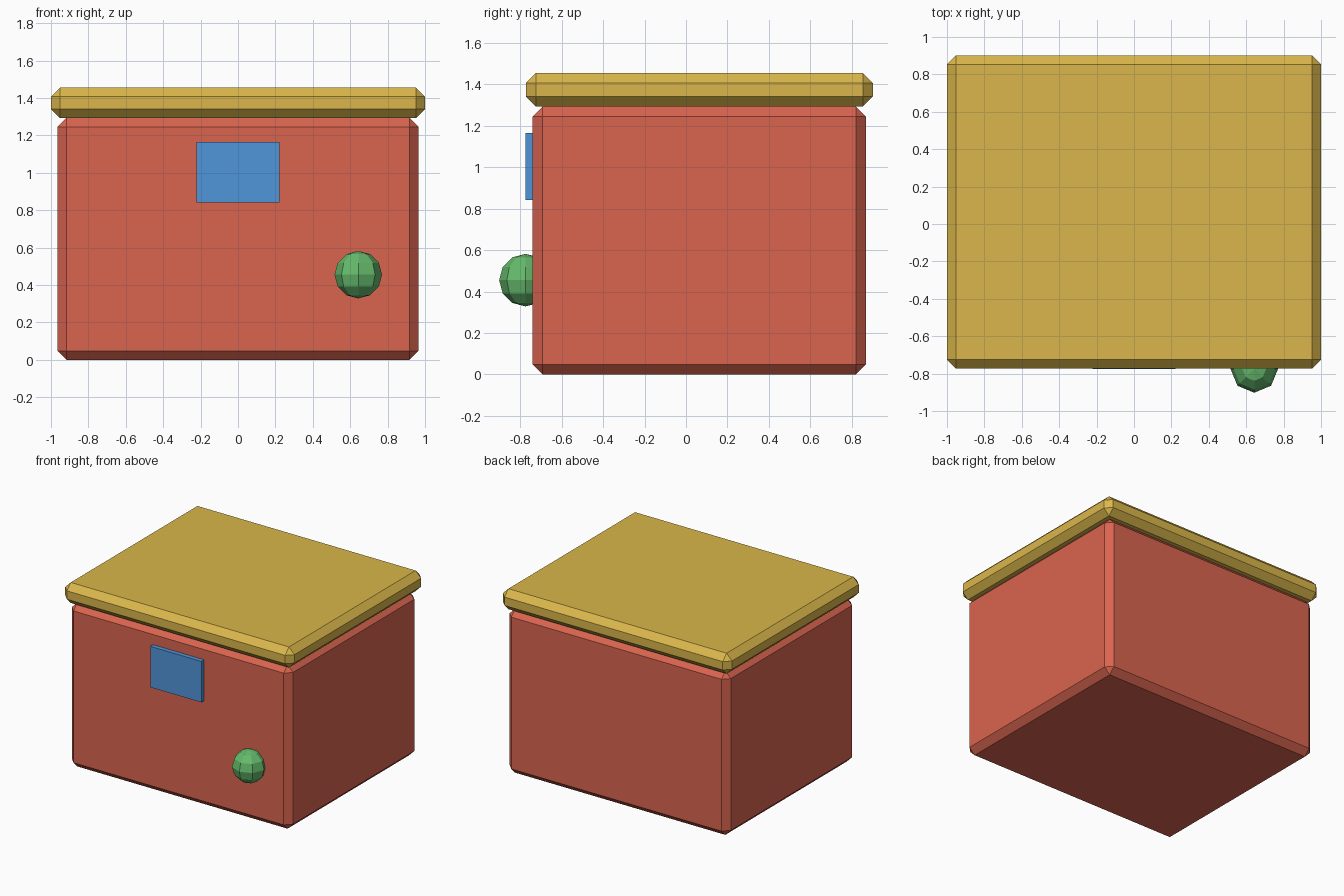
import bpy
from mathutils import Vector

if "Cube" in bpy.data.objects:
    bpy.data.objects.remove(bpy.data.objects["Cube"])


def material(name, rgb):
    mat = bpy.data.materials.new(name)
    mat.diffuse_color = (*rgb, 1.0)
    mat.use_nodes = True
    mat.node_tree.nodes["Principled BSDF"].inputs["Base Color"].default_value = mat.diffuse_color
    return mat


red = material("red", (0.70, 0.13, 0.08))
yellow = material("yellow", (0.70, 0.47, 0.07))
blue = material("blue", (0.08, 0.30, 0.70))
green = material("green", (0.13, 0.49, 0.15))


def box(name, low, high, mat, bevel=0.0):
    """Box between two corners, with optional chamfered edges."""
    low, high = Vector(low), Vector(high)
    bpy.ops.mesh.primitive_cube_add(size=1, location=(low + high) / 2)
    obj = bpy.context.object
    obj.name = name
    obj.scale = high - low
    bpy.ops.object.transform_apply(location=False, rotation=False, scale=True)
    obj.data.materials.append(mat)
    if bevel:
        mod = obj.modifiers.new("chamfer", "BEVEL")
        mod.width = bevel
        mod.segments = 1
    return obj


# Chest body and overhanging lid
box("body", (-0.965, -0.74, 0.0), (0.965, 0.868, 1.293), red, 0.048)
box("lid", (-1.0, -0.773, 1.293), (1.0, 0.902, 1.455), yellow, 0.048)

# Front plate
box("front_plate", (-0.223, -0.775, 0.842), (0.223, -0.72, 1.165), blue)

# Faceted knob on the front
bpy.ops.mesh.primitive_uv_sphere_add(segments=8, ring_count=6, radius=0.127,
                                     location=(0.643, -0.775, 0.455))
knob = bpy.context.object
knob.name = "knob"
knob.data.materials.append(green)
